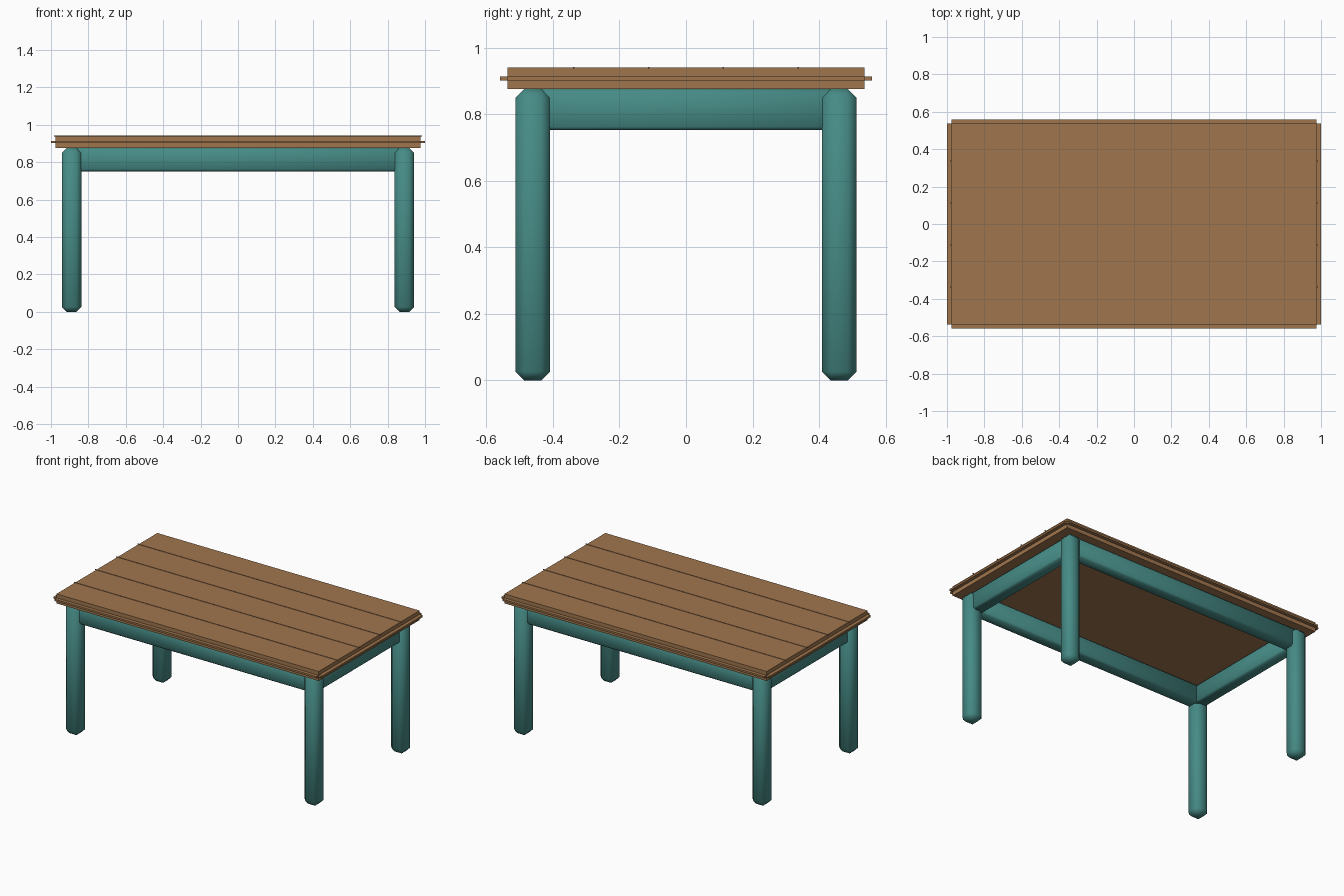
import bpy
import bmesh

if "Cube" in bpy.data.objects:
    bpy.data.objects.remove(bpy.data.objects["Cube"], do_unlink=True)


def material(name, rgb):
    mat = bpy.data.materials.new(name)
    mat.use_nodes = True
    color = (*rgb, 1.0)
    mat.diffuse_color = color
    mat.node_tree.nodes["Principled BSDF"].inputs["Base Color"].default_value = color
    return mat


WOOD = material("warm_brown_wood", (0.35, 0.18, 0.075))
PAINT = material("teal_paint", (0.062, 0.26, 0.24))


def box(name, center, size, mat, bevel=0.0):
    """Box of a given size; a bevel also makes it smooth shaded."""
    mesh = bpy.data.meshes.new(name)
    bm = bmesh.new()
    bmesh.ops.create_cube(bm, size=1)
    bmesh.ops.scale(bm, vec=size, verts=bm.verts)
    if bevel:
        bmesh.ops.bevel(bm, geom=bm.edges[:], offset=bevel, segments=1,
                        affect='EDGES', profile=0.5)
        for face in bm.faces:
            face.smooth = True
    bm.to_mesh(mesh)
    bm.free()
    mesh.materials.append(mat)
    obj = bpy.data.objects.new(name, mesh)
    obj.location = center
    bpy.context.collection.objects.link(obj)
    return obj


# Table top: slab with a thin lip around its edge
TOP_X, TOP_Y, TOP_Z, UNDER_Z = 0.977, 0.537, 0.94, 0.876
box("table_top", (0, 0, (TOP_Z + UNDER_Z) / 2),
    (2 * TOP_X, 2 * TOP_Y, TOP_Z - UNDER_Z), WOOD)
LIP_Z, LIP_H = 0.908, 0.012
box("lip_long", (0, 0, LIP_Z), (2 * TOP_X, 1.12, LIP_H), WOOD)
box("lip_short", (0, 0, LIP_Z), (2.0, 2 * TOP_Y, LIP_H), WOOD)

# Fine plank seams
for i in range(4):
    box(f"plank_seam_{i + 1}", (0, (i - 1.5) * 0.225, TOP_Z),
        (1.97, 0.005, 0.005), WOOD)

# Legs and aprons
LEG_X, LEG_Y, LEG_W = 0.889, 0.461, 0.104
RAIL_Z, RAIL_H, RAIL_T = 0.814, 0.124, 0.08
for sx, side in ((-1, "right"), (1, "left")):
    for sy, end in ((-1, "front"), (1, "back")):
        box(f"{end}_{side}_leg", (sx * LEG_X, sy * LEG_Y, UNDER_Z / 2),
            (LEG_W, LEG_W, UNDER_Z), PAINT, bevel=0.026)
    box(f"{side}_apron", (sx * (LEG_X - 0.012), 0, RAIL_Z),
        (RAIL_T, 2 * LEG_Y, RAIL_H), PAINT, bevel=0.01)
for sy, end in ((-1, "front"), (1, "back")):
    box(f"{end}_apron", (0, sy * (LEG_Y - 0.012), RAIL_Z),
        (2 * LEG_X, RAIL_T, RAIL_H), PAINT, bevel=0.01)
